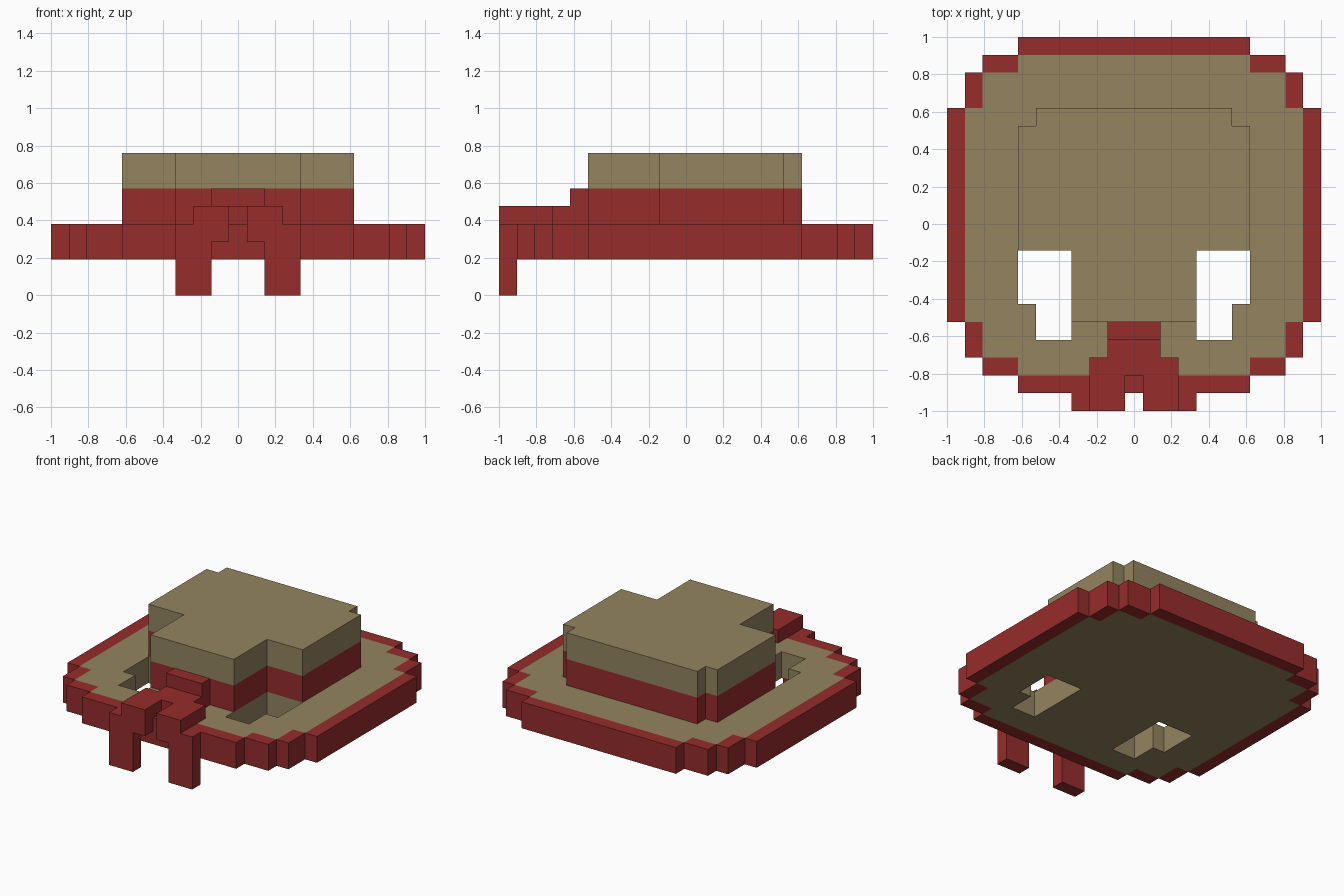
import bpy
import bmesh
import math

U = 2 / 21  # size of one block

cube = bpy.data.objects.get("Cube")
if cube:
    bpy.data.objects.remove(cube, do_unlink=True)


def make_material(name, rgb):
    mat = bpy.data.materials.new(name)
    mat.use_nodes = True
    mat.diffuse_color = (*rgb, 1)
    bsdf = next(n for n in mat.node_tree.nodes if n.type == 'BSDF_PRINCIPLED')
    bsdf.inputs["Base Color"].default_value = (*rgb, 1)
    return mat


MATERIALS = [make_material("straw tan", (0.292, 0.231, 0.117)),
             make_material("ribbon red", (0.305, 0.025, 0.025))]
TAN, RED = 0, 1
SIDES = [(1, 0), (0, 1), (-1, 0), (0, -1)]


def block(x0, x1, y0, y1):
    """Set of grid cells, both ends included."""
    return {(x, y) for x in range(x0, x1 + 1) for y in range(y0, y1 + 1)}


def centred(half, y0, y1):
    return block(-half, half, y0, y1)


def mirrored(cells):
    return cells | {(-x, y) for x, y in cells}


def slab(name, cells, levels, paint):
    """Extrude a cell footprint through the levels; paint(cell, z, side) picks the colour."""
    bm = bmesh.new()

    def quad(points, colour):
        verts = [bm.verts.new([c * U for c in p]) for p in points]
        bm.faces.new(verts).material_index = colour

    for x, y in sorted(cells):
        corners = [(x + a, y + b) for a, b in [(.5, -.5), (.5, .5), (-.5, .5), (-.5, -.5)]]
        for z in (levels[0], levels[-1]):
            quad([(*c, z) for c in corners], paint((x, y), z, None))
        for i, (dx, dy) in enumerate(SIDES):
            if (x + dx, y + dy) in cells:
                continue
            a, b = corners[i], corners[(i + 1) % 4]
            for low, high in zip(levels, levels[1:]):
                quad([(*a, low), (*b, low), (*b, high), (*a, high)],
                     paint((x, y), low, (dx, dy)))
    bmesh.ops.remove_doubles(bm, verts=bm.verts[:], dist=1e-4)
    bmesh.ops.recalc_face_normals(bm, faces=bm.faces[:])
    # Merge the flat cells of one colour into large faces
    bmesh.ops.dissolve_limit(bm, angle_limit=math.radians(1), verts=bm.verts[:],
                             edges=bm.edges[:], delimit={'MATERIAL'})
    mesh = bpy.data.meshes.new(name)
    bm.to_mesh(mesh)
    bm.free()
    for mat in MATERIALS:
        mesh.materials.append(mat)
    obj = bpy.data.objects.new(name, mesh)
    bpy.context.collection.objects.link(obj)
    return obj


def all_red(cell, z, side):
    return RED


# Brim: rounded plate with a red rim and two eye openings
outline = centred(6, -9, 10) | centred(8, -8, 9) | centred(9, -7, 8) | centred(10, -5, 6)
openings = mirrored(block(4, 6, -4, -2) | block(4, 5, -6, -5))


def brim_paint(cell, z, side):
    on_rim = any((cell[0] + dx, cell[1] + dy) not in outline for dx, dy in SIDES)
    return RED if on_rim else TAN


slab("brim", outline - openings, [2, 4], brim_paint)

# Crown: red band below, tan above
crown = centred(6, -1, 5) | centred(5, 6, 6) | centred(3, -5, -2)
slab("crown", crown, [4, 6, 8], lambda cell, z, side: RED if z < 6 and side else TAN)

# Ribbon knot and tails at the front
slab("ribbon_knot", centred(1, -6, -6), [4, 6], all_red)
slab("ribbon_strap", centred(1, -7, -7) | centred(2, -8, -8)
     | mirrored(block(1, 2, -10, -9)), [4, 5], all_red)
for name, side in (("left", 1), ("right", -1)):
    slab(name + "_ribbon_fold", {(side, -10)}, [3, 4], all_red)
    slab(name + "_ribbon_tail", {(side * 2, -10), (side * 3, -10)}, [0, 4], all_red)
